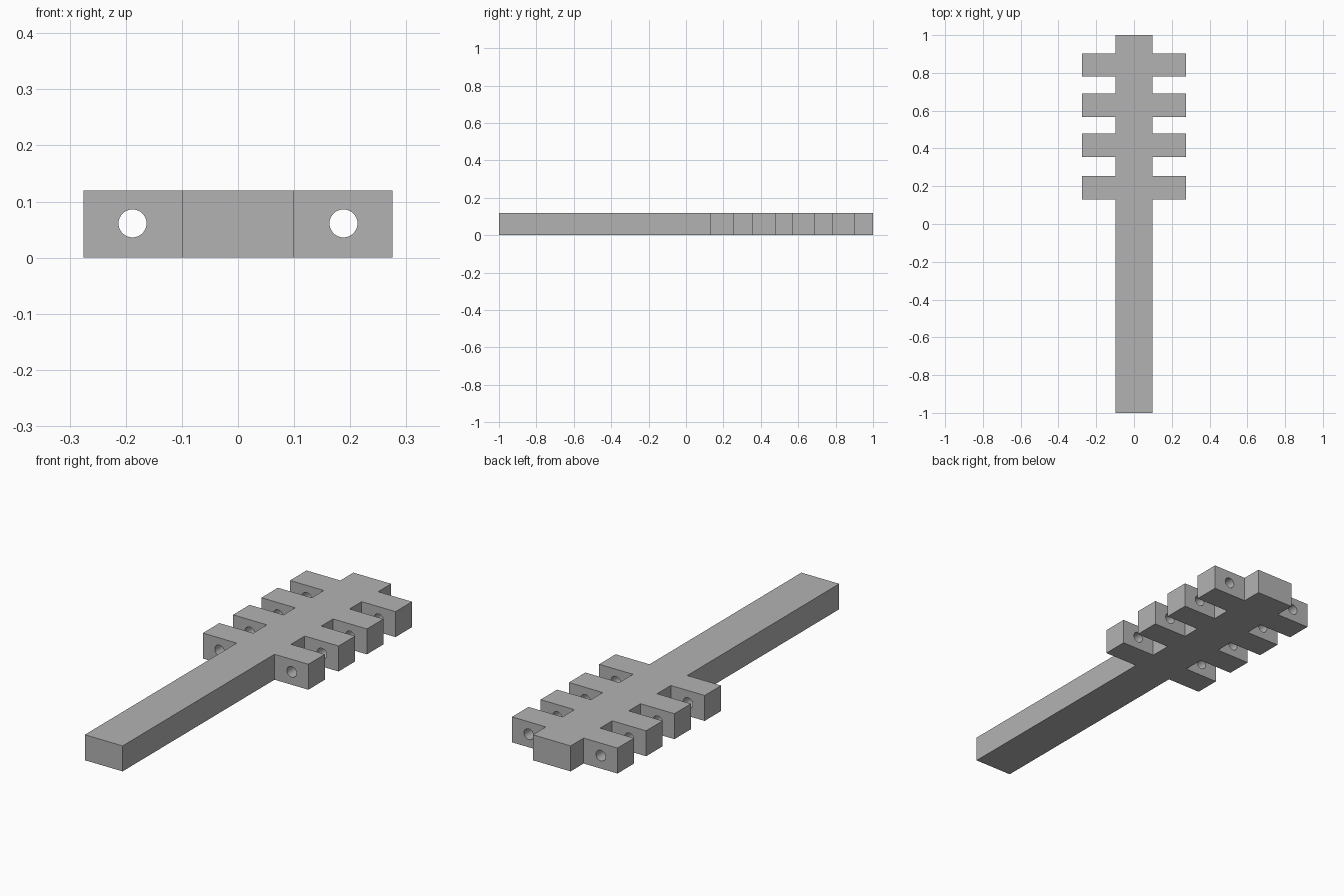
import bpy, bmesh, math

cube = bpy.data.objects.get("Cube")
if cube:
    bpy.data.objects.remove(cube, do_unlink=True)

HEIGHT = 0.12
SHAFT = 0.0985          # half width of the shaft
REACH = 0.275           # half width across the teeth
TOOTH = 0.123           # tooth length along y
TEETH = [0.131, 0.356, 0.567, 0.78]
HOLE_X, HOLE_Z, HOLE_R = 0.188, 0.061, 0.025

grey = bpy.data.materials.new("plain grey")
grey.use_nodes = True
colour = (0.45, 0.45, 0.45, 1)
grey.diffuse_color = colour
grey.node_tree.nodes["Principled BSDF"].inputs["Base Color"].default_value = colour

# Toothed outline: right half going up, then mirrored coming back down
half = [(SHAFT, -1)]
for y in TEETH:
    half += [(SHAFT, y), (REACH, y), (REACH, y + TOOTH), (SHAFT, y + TOOTH)]
half.append((SHAFT, 1))
outline = half + [(-x, y) for x, y in reversed(half)]

# Solid bar with teeth
bm = bmesh.new()
base = bm.faces.new([bm.verts.new((x, y, 0)) for x, y in outline])
top = bmesh.ops.extrude_face_region(bm, geom=[base])["geom"]
bmesh.ops.translate(bm, vec=(0, 0, HEIGHT),
                    verts=[v for v in top if isinstance(v, bmesh.types.BMVert)])
bmesh.ops.recalc_face_normals(bm, faces=bm.faces)
mesh = bpy.data.meshes.new("toothed_bar")
bm.to_mesh(mesh)
bm.free()
mesh.materials.append(grey)
bar = bpy.data.objects.new("toothed_bar", mesh)
bpy.context.collection.objects.link(bar)

# Round holes through each row of teeth
for side in (-1, 1):
    bpy.ops.mesh.primitive_cylinder_add(
        vertices=32, radius=HOLE_R, depth=1.2,
        location=(side * HOLE_X, 0.5, HOLE_Z), rotation=(math.pi / 2, 0, 0))
    cutter = bpy.context.object
    cutter.name = "hole_cutter"
    cutter.hide_render = True
    cutter.data.materials.append(grey)
    bpy.ops.object.select_all(action='DESELECT')
    bar.select_set(True)
    bpy.context.view_layer.objects.active = bar
    cut = bar.modifiers.new("holes", 'BOOLEAN')
    cut.operation = 'DIFFERENCE'
    cut.solver = 'EXACT'
    cut.object = cutter
    bpy.ops.object.modifier_apply(modifier=cut.name)
    bpy.data.objects.remove(cutter, do_unlink=True)

bpy.ops.object.shade_smooth_by_angle(angle=math.radians(30))
